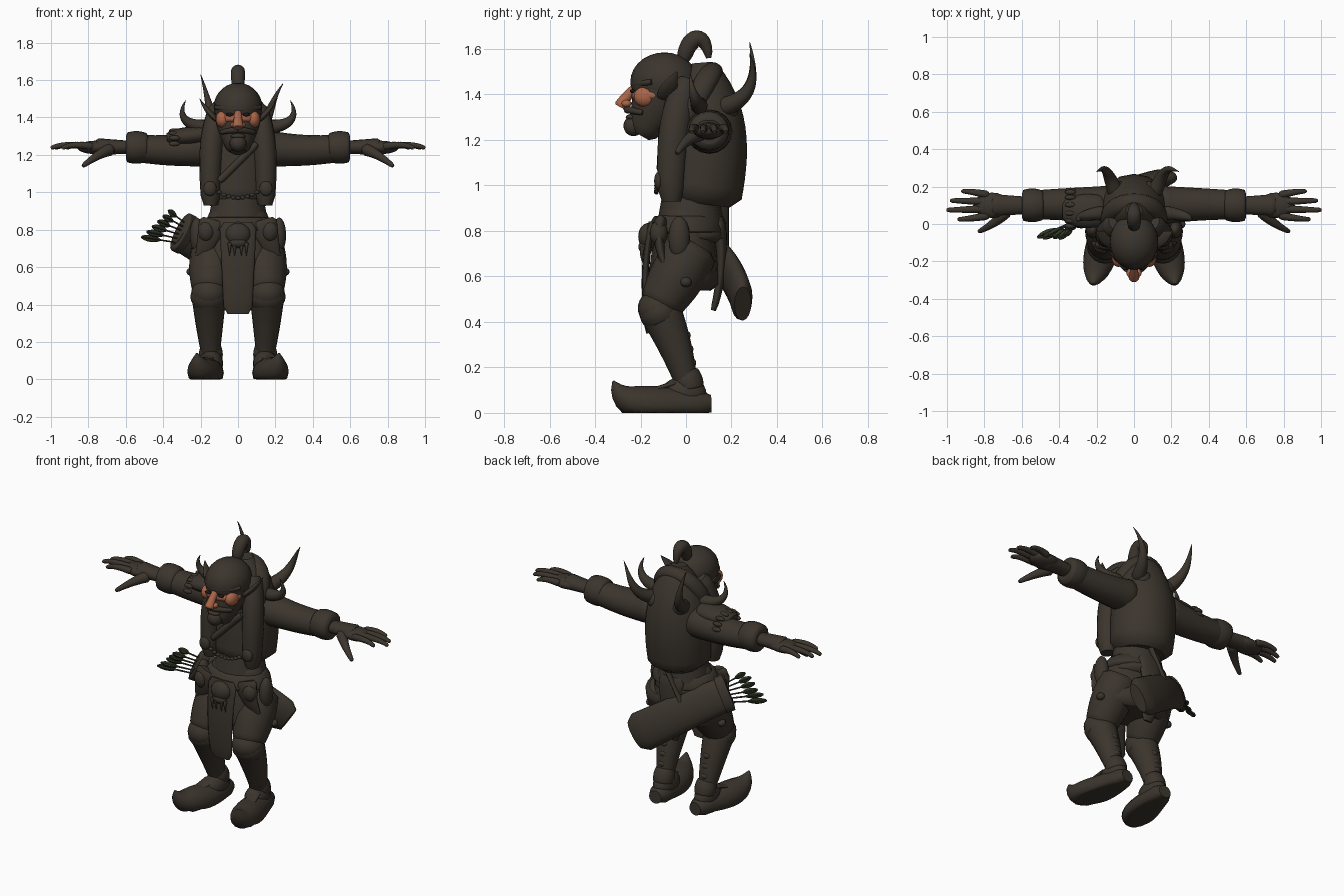
import bpy, bmesh, math, random
from mathutils import Vector, Matrix

random.seed(4)
cube = bpy.data.objects.get("Cube")
if cube:
    bpy.data.objects.remove(cube, do_unlink=True)


def material(name, colour):
    made = bpy.data.materials.new(name)
    made.use_nodes = True
    made.diffuse_color = (*colour, 1)
    shader = made.node_tree.nodes["Principled BSDF"]
    shader.inputs["Base Color"].default_value = (*colour, 1)
    shader.inputs["Roughness"].default_value = 0.9
    return made


leather = material("dark leather", (.044, .035, .026))
skin = material("ruddy skin", (.4, .13, .065))
black = material("black", (.01, .01, .01))
feather = material("dark green feather", (.03, .04, .02))
X, Y, Z = Vector((1, 0, 0)), Vector((0, 1, 0)), Vector((0, 0, 1))


def finish(name, mesh_data, mat):
    bmesh.ops.recalc_face_normals(mesh_data, faces=mesh_data.faces)
    for face in mesh_data.faces:
        face.smooth = len(face.verts) < 5
    mesh = bpy.data.meshes.new(name)
    mesh_data.to_mesh(mesh)
    mesh_data.free()
    mesh.materials.append(mat)
    part = bpy.data.objects.new(name, mesh)
    bpy.context.collection.objects.link(part)


def bezier(points, t):
    points = [Vector(p) for p in points]
    while len(points) > 1:
        points = [a.lerp(b, t) for a, b in zip(points, points[1:])]
    return points[0]


def tube(name, path, start, end, power=1, bulge=0, flat=1, side=X, mat=leather, sides=16, steps=14):
    """Sweep an ellipse along a Bezier path; flat is its depth over its width."""
    mesh_data = bmesh.new()
    spine = [bezier(path, i / steps) for i in range(steps + 1)]
    rings = []
    for i, centre in enumerate(spine):
        t = i / steps
        radius = start + (end - start) * t ** power + bulge * math.sin(math.pi * t)
        if i in (0, steps):
            radius *= .75
        along = spine[min(i + 1, steps)] - spine[max(i - 1, 0)]
        wide = (side - side.project(along)).normalized() * radius
        deep = along.normalized().cross(wide) * flat
        ring = []
        for k in range(sides):
            angle = math.tau * k / sides
            point = centre + wide * math.cos(angle) + deep * math.sin(angle)
            point.z = max(point.z, 0)
            ring.append(mesh_data.verts.new(point))
        rings.append(ring)
    for low, high in zip(rings, rings[1:]):
        for k in range(sides):
            mesh_data.faces.new((low[k - 1], low[k], high[k], high[k - 1]))
    mesh_data.faces.new(rings[0])
    mesh_data.faces.new(rings[-1])
    finish(name, mesh_data, mat)


def blob(name, centre, radii, mat=leather):
    mesh_data = bmesh.new()
    placing = Matrix.Translation(centre) @ Matrix.Diagonal((*radii, 1))
    bmesh.ops.create_uvsphere(mesh_data, u_segments=20, v_segments=14, radius=1, matrix=placing)
    finish(name, mesh_data, mat)


def pair(maker, name, place, *args, **options):
    """Make a part on both sides; place is a centre point or a path."""
    for word, s in (("left_", 1), ("right_", -1)):
        if maker is tube:
            mirrored = [(s * x, y, z) for x, y, z in place]
        else:
            mirrored = (s * place[0], *place[1:])
        maker(word + name, mirrored, *args, **options)


# hunched torso with its vest, waist and hips
tube("vest", [(0, .06, .92), (0, .1, 1.2), (0, .07, 1.54)], start=.185, end=.06, power=4, bulge=.014, flat=.96)
tube("waist", [(0, .02, .75), (0, .02, 1)], start=.18, end=.13, flat=.9)
tube("hips", [(0, -.01, .54), (0, 0, .92)], start=.23, end=.14, power=2, flat=.68)
tube("belt", [(0, 0, .79), (0, 0, .87)], start=.21, end=.17, bulge=.01, flat=.8)
pair(tube, "vest_panel", [(.1, .01, 1.46), (.16, -.07, 1.3), (.145, -.065, .93)], start=.05, end=.05, bulge=.012, flat=1.1)
pair(blob, "vest_button", (.15, -.12, 1.02), (.035, .02, .04))
tube("collar", [(-.14, 0, 1.3), (-.17, .15, 1.57), (.17, .15, 1.57), (.14, 0, 1.3)], start=.05, end=.05, flat=.8, side=Y)
tube("chest_strap", [(-.1, -.11, 1.06), (.1, -.1, 1.26)], start=.02, end=.02, side=Y)
for i in range(9):
    u = i / 4 - 1
    blob("chain_link", (u / 10, -.13, .97 + .03 * u * u), (.014, .01, .01))

# hooded head with a bare strip of face
tube("neck", [(0, .06, 1.28), (0, -.12, 1.4)], start=.12, end=.1)
blob("hood", (0, -.095, 1.455), (.13, .15, .13))
tube("jaw", [(0, -.1, 1.43), (0, -.13, 1.34), (0, -.2, 1.22)], start=.125, end=.055, power=2)
blob("bare_face", (0, -.15, 1.397), (.12, .092, .045), skin)
tube("brow", [(-.12, -.15, 1.455), (0, -.31, 1.435), (.12, -.15, 1.455)], start=.014, end=.014, side=Z)
tube("nose", [(0, -.22, 1.43), (0, -.26, 1.4), (0, -.29, 1.345)], start=.02, end=.03, power=2, mat=skin)
pair(blob, "nostril", (.022, -.262, 1.36), (.018, .022, .016), skin)
pair(blob, "cheek", (.083, -.18, 1.39), (.036, .05, .045), skin)
pair(blob, "eye", (.045, -.236, 1.415), (.02, .01, .009), black)
pair(tube, "moustache", [(0, -.26, 1.335), (.05, -.245, 1.33), (.09, -.19, 1.32)], start=.018, end=.012, side=Z)
blob("lip", (0, -.24, 1.3), (.04, .025, .014))
blob("chin", (0, -.23, 1.262), (.045, .045, .045))
pair(tube, "ear", [(.1, -.1, 1.38), (.16, -.08, 1.42), (.205, -.04, 1.5)], start=.03, end=.003, bulge=.02, flat=.4, side=Y)
tube("topknot", [(0, -.01, 1.55), (0, .01, 1.67), (0, .09, 1.68), (0, .1, 1.56)], start=.032, end=.015, bulge=.014)

# horns on the back and shoulders
for word, root, bend, tip in (("left", .1, .17, (.24, .28, 1.58)), ("right", -.09, -.15, (-.2, .28, 1.63))):
    tube(word + "_back_horn", [(root, .15, 1.34), (bend, .3, 1.38), (bend, .31, 1.48), tip], start=.045, end=.002)
pair(blob, "horn_base", (.085, .18, 1.335), (.055, .05, .05))
pair(tube, "shoulder_horn", [(.15, .06, 1.35), (.3, .05, 1.35), (.32, .02, 1.42), (.28, .02, 1.49)], start=.04, end=.002, side=Y)
tube("shoulder_guard", [(-.16, .07, 1.31), (-.38, .07, 1.29)], start=.08, end=.06, bulge=.02, flat=.55, side=Y)
for i in range(8):
    angle = math.pi * i / 7
    blob("guard_tooth", (-.34, .08 - .1 * math.cos(angle), 1.26 + .07 * math.sin(angle)), (.03, .014, .014))

# arms, cuffs and hands
pair(tube, "sleeve", [(.12, .1, 1.24), (.35, .11, 1.21), (.58, .1, 1.24)], start=.11, end=.075, power=.6, flat=.95, side=Y)
pair(tube, "cuff", [(.48, .1, 1.24), (.6, .1, 1.24)], start=.076, end=.08, bulge=.012, flat=.97, side=Y)
pair(tube, "wrist", [(.56, .1, 1.24), (.76, .1, 1.245)], start=.045, end=.06, flat=.75, side=Y)
pair(blob, "palm", (.76, .1, 1.24), (.1, .068, .036))
for i, tip in enumerate((.94, 1, .98, .92)):
    spread = i - 1.5
    base_y, tip_y = .1 + spread * .037, .1 + spread * .05
    pair(tube, "finger", [(.78, base_y, 1.245), (tip - .05, tip_y, 1.265), (tip, tip_y, 1.235)], start=.022, end=.011, side=Y, sides=10)
pair(tube, "thumb", [(.68, .07, 1.23), (.74, 0, 1.21), (.83, -.04, 1.14)], start=.035, end=.012, side=Y)

# legs, boots and curled toes
hip, knee, ankle = (.13, .04, .74), (.155, -.12, .46), (.145, .01, .1)
pair(tube, "thigh", [hip, (.14, -.04, .6), knee], start=.11, end=.09, bulge=.02)
pair(blob, "knee", knee, (.095, .092, .085))
pair(tube, "shin", [knee, (.155, -.04, .3), ankle], start=.095, end=.045, bulge=.003)
pair(tube, "boot_cuff", [(.155, -.135, .48), (.155, -.095, .4)], start=.088, end=.086, bulge=.012, flat=.9)
pair(tube, "ankle_wrap", [(.145, 0, .19), (.145, .02, .1)], start=.05, end=.06, bulge=.008)
pair(tube, "boot", [(.14, .11, .04), (.15, -.1, .035), (.21, -.27, 0), (.22, -.32, .14)], start=.055, end=.006, power=4, bulge=.036, flat=.95)
pair(blob, "boot_instep", (.145, -.01, .085), (.065, .1, .075))
for i in range(3):
    pair(blob, "boot_buckle", (.15, .025 - .012 * i, .22 + .06 * i), (.025, .02, .02))
pair(tube, "toe_ridge", [(.155, -.05, .13), (.19, -.18, .09)], start=.04, end=.03, flat=.3)

# loincloths, skull buckle and belt pouches
tube("front_loincloth", [(0, -.15, .84), (0, -.2, .6), (0, -.165, .35)], start=.1, end=.075, flat=.18)
tube("rear_loincloth", [(0, .14, .86), (0, .18, .65), (0, .12, .45)], start=.09, end=.04, flat=.35)
blob("skull", (0, -.165, .775), (.068, .045, .06))
blob("skull_jaw", (0, -.175, .73), (.05, .035, .03))
for reach in (.018, .045):
    pair(tube, "skull_fang", [(reach, -.19, .73), (reach, -.2, .7), (reach, -.19, .66)], start=.012, end=.002)
pair(tube, "thigh_drape", [(.13, -.11, .85), (.17, -.14, .72), (.22, -.06, .58)], start=.08, end=.02, flat=.4)
pair(blob, "side_pouch", (.22, -.03, .77), (.037, .047, .095))
pair(blob, "hip_purse", (.17, -.12, .79), (.045, .04, .055))
pair(blob, "thigh_stud", (.25, 0, .575), (.025, .025, .022))

# quiver slung behind the hips, with arrows
mouth, middle, foot = (-.31, .01, .79), (-.08, .21, .66), (.18, .25, .48)
tube("quiver", [mouth, middle, foot], start=.042, end=.05, flat=2.4, side=Y)
tube("quiver_rim", [mouth, (-.27, .045, .77)], start=.046, end=.046, flat=2.4, side=Y)
tube("quiver_strap", [(-.1, .17, .7), (.04, .17, .95)], start=.012, end=.012, flat=1.5)
for i in range(6):
    v = i / 5
    start = Vector((-.26, .04, .72 + .1 * v))
    end = Vector((-.51 + .14 * v, -.08 + .05 * random.random(), .76 + .14 * v))
    tube("arrow_shaft", [start, end], start=.005, end=.005, side=Y, sides=6, steps=2)
    for across in (Y, Z):
        vane = [start.lerp(end, .6), start.lerp(end, 1.03)]
        tube("arrow_feather", vane, start=.004, end=.008, bulge=.013, flat=.12, side=across, mat=feather, sides=6, steps=6)
